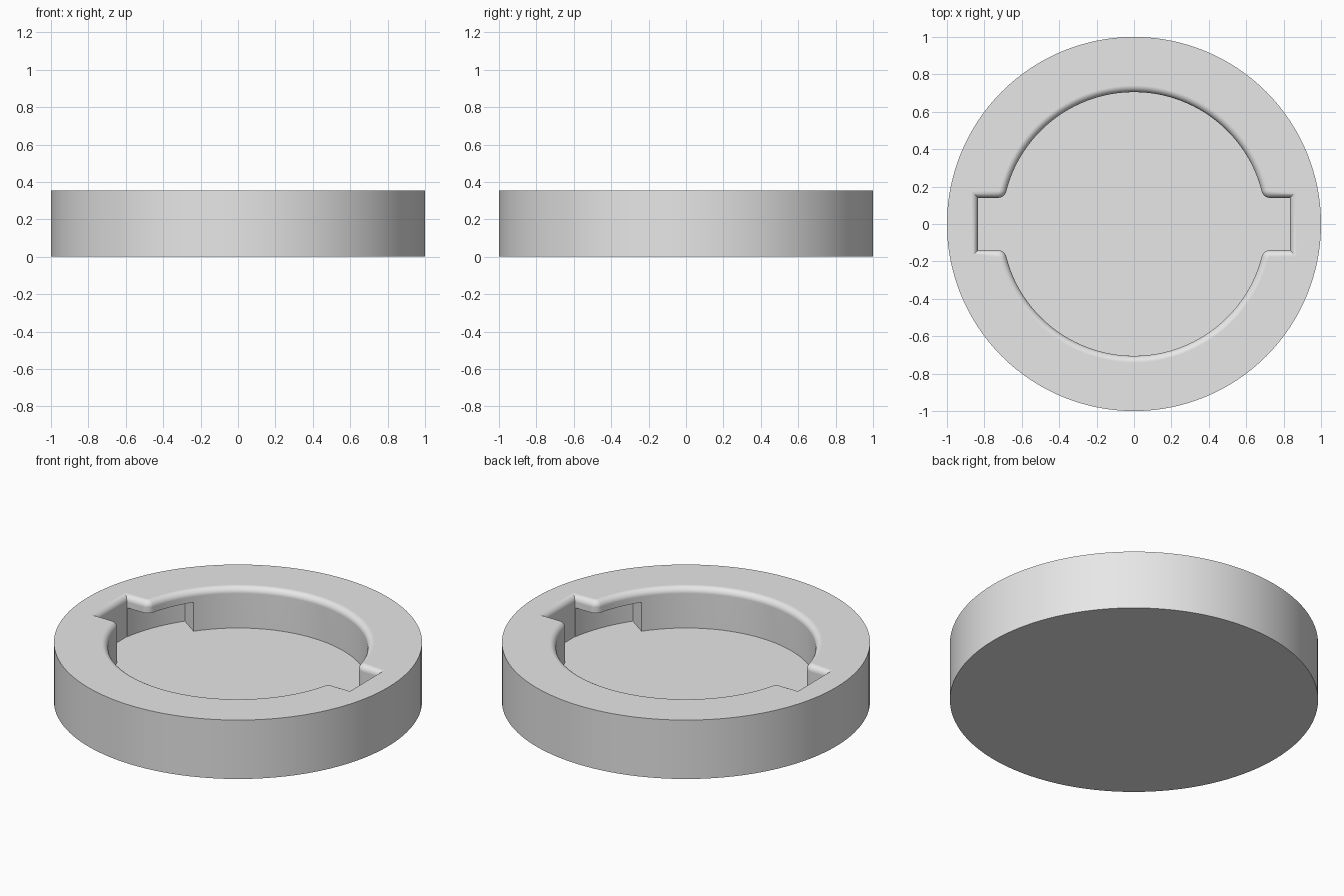
import bpy, bmesh
from math import sin, cos, pi, radians, atan2, sqrt

if "Cube" in bpy.data.objects:
    bpy.data.objects.remove(bpy.data.objects["Cube"], do_unlink=True)

TOP, FLOOR, LIP_UNDERSIDE = 0.353, 0.11, 0.283
BORE, SLOT_HALF, SLOT_END = 0.705, 0.14, 0.835
CORNER, ROUND = 0.045, 0.036   # plan corner radius, rim rounding radius


def arc(cx, cy, r, a0, a1, n):
    return [(cx + r * cos(a0 + (a1 - a0) * i / n),
             cy + r * sin(a0 + (a1 - a0) * i / n)) for i in range(n + 1)]


def loft(name, rings):
    """Closed solid through equal-length rings of (outline, height)."""
    bm = bmesh.new()
    loops = [[bm.verts.new((x, y, z)) for x, y in pts] for pts, z in rings]
    for low, high in zip(loops, loops[1:]):
        for i in range(len(low)):
            j = (i + 1) % len(low)
            bm.faces.new((low[i], low[j], high[j], high[i]))
    bm.faces.new(loops[0][::-1])
    bm.faces.new(loops[-1])
    bmesh.ops.recalc_face_normals(bm, faces=bm.faces)
    mesh = bpy.data.meshes.new(name)
    bm.to_mesh(mesh)
    bm.free()
    obj = bpy.data.objects.new(name, mesh)
    bpy.context.collection.objects.link(obj)
    return obj


def pocket_outline(d):
    """Round bore with two slots, grown outward by d."""
    cy = SLOT_HALF + CORNER
    cx = sqrt((BORE + CORNER) ** 2 - cy ** 2)
    a = atan2(cy, cx)
    quarter = [(SLOT_END + d, SLOT_HALF + d)]
    quarter += arc(cx, cy, CORNER - d, 1.5 * pi, pi + a, 8)
    quarter += arc(0, 0, BORE + d, a, pi / 2, 28)[1:]
    half = quarter + [(-x, y) for x, y in quarter[-2::-1]]
    return half + [(-x, -y) for x, y in half]


# Solid disc
disc = arc(0, 0, 1, 0, 2 * pi, 128)[:-1]
base = loft("locking_ring_base", [(disc, 0), (disc, TOP)])

# Pocket with rounded upper rim
rings = [(pocket_outline(0), FLOOR)]
for i in range(9):
    t = i / 8 * pi / 2
    rings.append((pocket_outline(ROUND * (1 - cos(t))), TOP - ROUND + ROUND * sin(t)))
rings.append((pocket_outline(ROUND), TOP + 0.1))
cutters = [loft("pocket_cutter", rings)]

# Undercut locking grooves beside each slot
for turn in (0, pi):
    start, end = turn - radians(8.5), turn - radians(35)
    outer = arc(0, 0, 0.844, start, end, 16)
    inner = arc(0, 0, 0.6, end, start, 16)
    cutters.append(loft("groove_cutter", [(outer + inner, FLOOR),
                                          (outer + inner, LIP_UNDERSIDE)]))

bpy.ops.object.select_all(action="DESELECT")
base.select_set(True)
bpy.context.view_layer.objects.active = base
for cutter in cutters:
    cutter.hide_render = True
    mod = base.modifiers.new("cut", "BOOLEAN")
    mod.operation, mod.solver, mod.object = "DIFFERENCE", "EXACT", cutter
    bpy.ops.object.modifier_apply(modifier=mod.name)
    bpy.data.objects.remove(cutter, do_unlink=True)

# Grey material
grey = bpy.data.materials.new("light_grey")
grey.use_nodes = True
colour = (0.8, 0.8, 0.8, 1)
grey.diffuse_color = colour
grey.node_tree.nodes["Principled BSDF"].inputs["Base Color"].default_value = colour
base.data.materials.clear()
base.data.materials.append(grey)

# Smooth walls and rim, crisp edges
bpy.ops.object.shade_smooth_by_angle(angle=radians(30))
weighted = base.modifiers.new("flat_top_shading", "WEIGHTED_NORMAL")
weighted.keep_sharp = True
